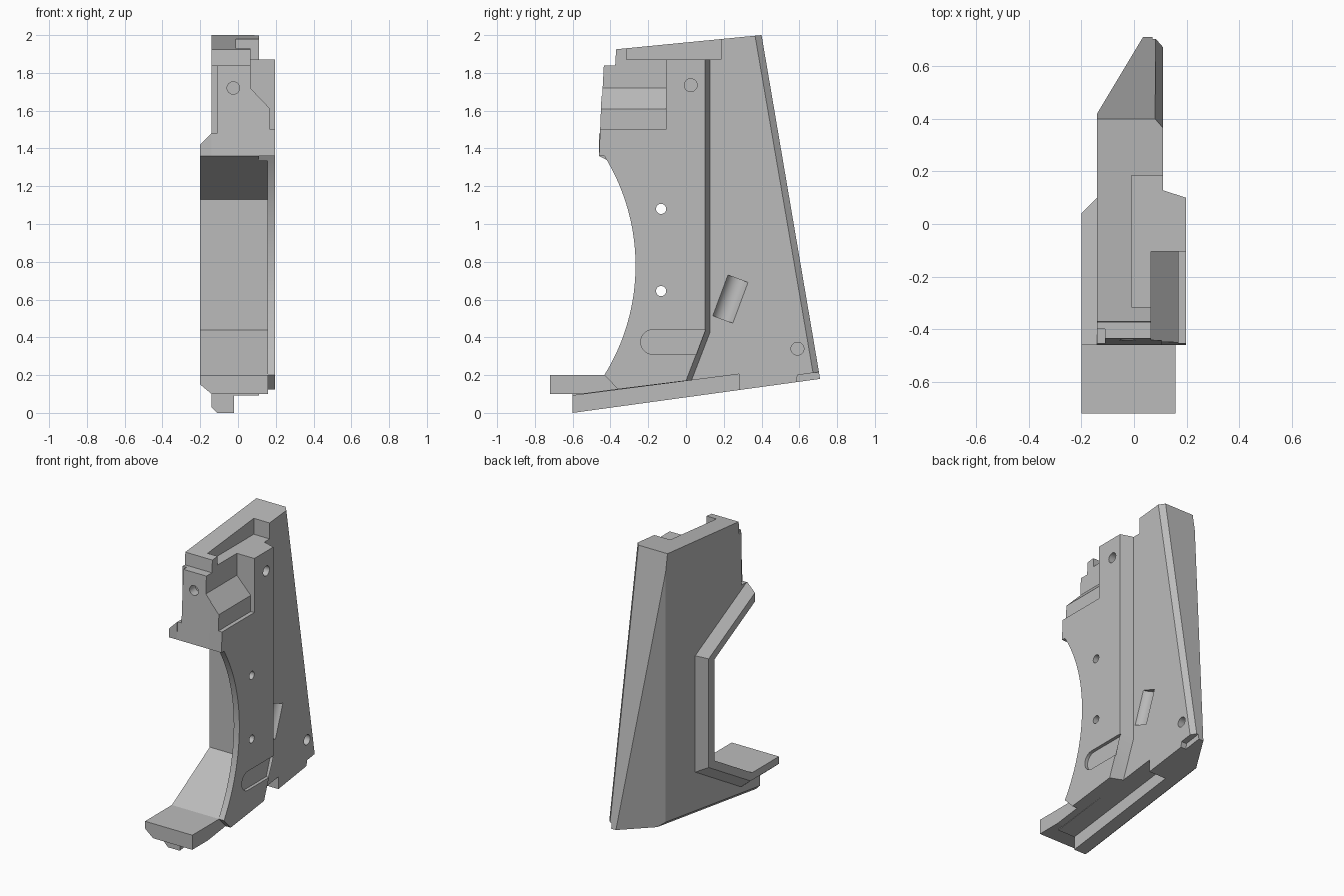
import bpy, bmesh, math
from mathutils import Vector

old = bpy.data.objects.get("Cube")
if old:
    bpy.data.objects.remove(old)

grey = bpy.data.materials.new("plain_grey")
grey.use_nodes = True
grey.diffuse_color = (0.5, 0.5, 0.5, 1)
grey.node_tree.nodes["Principled BSDF"].inputs["Base Color"].default_value = (0.5, 0.5, 0.5, 1)


def loft(name, axis, a, prof_a, b, prof_b=None):
    """Solid between two matching outlines lying across one axis."""
    place = {"x": lambda p, t: (t, p[0], p[1]),
             "y": lambda p, t: (p[0], t, p[1]),
             "z": lambda p, t: (p[0], p[1], t)}[axis]
    bm = bmesh.new()
    lo = [bm.verts.new(place(p, a)) for p in prof_a]
    hi = [bm.verts.new(place(p, b)) for p in (prof_b or prof_a)]
    n = len(lo)
    bm.faces.new(lo)
    bm.faces.new(hi)
    for i in range(n):
        j = (i + 1) % n
        bm.faces.new((lo[i], lo[j], hi[j], hi[i]))
    bmesh.ops.recalc_face_normals(bm, faces=bm.faces[:])
    me = bpy.data.meshes.new(name)
    bm.to_mesh(me)
    bm.free()
    me.materials.append(grey)
    ob = bpy.data.objects.new(name, me)
    bpy.context.scene.collection.objects.link(ob)
    return ob


def box(name, x0, x1, y0, y1, z0, z1):
    return loft(name, "x", x0, [(y0, z0), (y1, z0), (y1, z1), (y0, z1)], x1)


def rod(name, start, end, r):
    """Round cutter between two points."""
    start, end = Vector(start), Vector(end)
    ring = [(r * math.cos(t * math.tau / 32), r * math.sin(t * math.tau / 32)) for t in range(32)]
    ob = loft(name, "z", 0, ring, (end - start).length)
    turn = (end - start).to_track_quat("Z", "Y").to_matrix().to_4x4()
    turn.translation = start
    ob.data.transform(turn)
    return ob


def carve(ob, cutters):
    """Subtract every cutter and keep the finished mesh."""
    for c in cutters:
        c.hide_render = True
        m = ob.modifiers.new("cut", "BOOLEAN")
        m.operation, m.solver, m.object = "DIFFERENCE", "EXACT", c
    dg = bpy.context.evaluated_depsgraph_get()
    dg.update()
    me = bpy.data.meshes.new_from_object(ob.evaluated_get(dg))
    ob.modifiers.clear()
    ob.data = me
    me.shade_smooth()
    me.set_sharp_from_angle(angle=math.radians(30))


def back_y(z):
    return 0.4 + (2 - z) * 0.172


# Core body: leaning slab with a grip opening in front
core = loft("core_body", "x", -0.14,
            [(-0.6, 0), (0.71, 0.18), (0.4, 2), (-0.37, 1.925), (-0.375, 1.84), (-0.435, 1.84),
             (-0.46, 1.36), (-0.02, 1.13), (-0.02, 0.44), (-0.43, 0.2), (-0.6, 0.2)], 0.11)

# Cheek plate: curved front edge, bevelled rear edge
arc = []
for i in range(33):
    t = math.radians(-31.8 + 63.6 * i / 32)
    arc.append((-1.367 + 1.1 * math.cos(t), 0.78 + 1.1 * math.sin(t)))


def cheek_outline(d):
    return [(-0.44, 1.87), (0.1 + d, 1.87), (0.1 + d, 0.43), (d, 0.17), (-0.36, 0.125)] + arc + [(-0.46, 1.36)]


cheek = loft("cheek_plate", "x", 0.105, cheek_outline(0.03), 0.197, cheek_outline(0))


# Side flange: chamfered band around the grip opening
def flange_outline(d):
    return [(-0.46, 1.36), (-0.02, 1.13), (-0.02, 0.44), (-0.43, 0.2), (-0.72, 0.2),
            (-0.72, 0.2 - 0.83 * d), (-0.43 + 0.29 * d, 0.2 - 0.83 * d), (-0.02 + d, 0.44 - 0.415 * d),
            (-0.02 + d, 1.13 + 0.477 * d), (-0.46, 1.36 + d)]


flange = loft("side_flange", "x", -0.2, flange_outline(0.06), -0.14, flange_outline(0.12))

# Foot platform
platform = loft("foot_platform", "x", -0.14,
                [(-0.72, 0.1), (-0.55, 0.1), (-0.36, 0.125), (-0.36, 0.2), (-0.72, 0.2)], 0.158)

# Cutters shared by body and cheek
corner = loft("corner_cutter", "y", -0.6,
              [(0.065, 2.2), (0.065, 1.72), (0.17, 1.61), (0.17, 1.5), (0.3, 1.5), (0.3, 2.2)], -0.105)
under = loft("underside_cutter", "x", -0.02, [(-0.8, -0.2), (0.28, -0.2), (0.28, 0.205), (-0.8, 0.065)], 0.4)
grip = loft("grip_cutter", "x", -0.4,
            [(-0.8, 1.538), (-0.02, 1.13), (-0.02, 0.44), (-0.43, 0.2), (-0.8, 0.2)], 0.155)

# Body cutters
top_pocket = box("top_pocket_cutter", -0.01, 0.3, -0.315, 0.185, 1.87, 2.2)
front_notch = box("front_notch_cutter", -0.3, -0.11, -0.7, -0.4, 1.48, 1.95)
rear_taper = loft("rear_taper_cutter", "z", -0.1, [(-0.2, 0.32), (0.1, 0.82), (-0.3, 0.82)], 2.2)


def rear_edge(z):
    y = back_y(z)
    return [(0.05, y + 0.035), (0.17, y - 0.105), (0.25, y + 0.1)]


def rail_edge(y):
    z = (y + 0.6) * 0.137
    return [(-0.2, z + 0.09), (-0.08, z - 0.03), (-0.2, z - 0.1)]


rear_bevel = loft("rear_bevel_cutter", "z", -0.1, rear_edge(-0.1), 2.2, rear_edge(2.2))
rail_bevel = loft("rail_bevel_cutter", "y", -0.7, rail_edge(-0.7), 0.9, rail_edge(0.9))
heel = loft("heel_cutter", "x", 0.07, [(0.575, 0.1), (0.8, 0.1), (0.8, 0.23), (0.59, 0.2)], 0.3)
front_hole = rod("front_hole_cutter", (-0.025, -0.6, 1.72), (-0.025, -0.38, 1.72), 0.033)
rear_hole = rod("rear_hole_cutter", (0.05, 0.59, 0.34), (0.3, 0.59, 0.34), 0.034)
groove = rod("groove_cutter", (0.135, 0.195, 0.495), (0.135, 0.275, 0.71), 0.062)

# Cheek cutters
upper_hole = rod("upper_hole_cutter", (0.14, 0.025, 1.735), (0.3, 0.025, 1.735), 0.034)
pin_holes = [rod("pin_hole_cutter", (0.1, -0.132, z), (0.3, -0.132, z), 0.027) for z in (0.645, 1.08)]
round_end = [(-0.175 + 0.065 * math.cos(t), 0.375 + 0.065 * math.sin(t))
             for t in (math.pi * (0.5 + k / 12) for k in range(13))]
slot = loft("slot_cutter", "x", 0.175, round_end + [(0.055, 0.31), (0.103, 0.44)], 0.3)

body_cutters = [corner, under, top_pocket, front_notch, rear_taper, rear_bevel, rail_bevel,
                heel, front_hole, rear_hole, groove]
cheek_cutters = [corner, under, grip, upper_hole, slot] + pin_holes
carve(core, body_cutters)
carve(cheek, cheek_cutters)

# Remove the finished cutters
for c in set(body_cutters + cheek_cutters):
    bpy.data.objects.remove(c)
